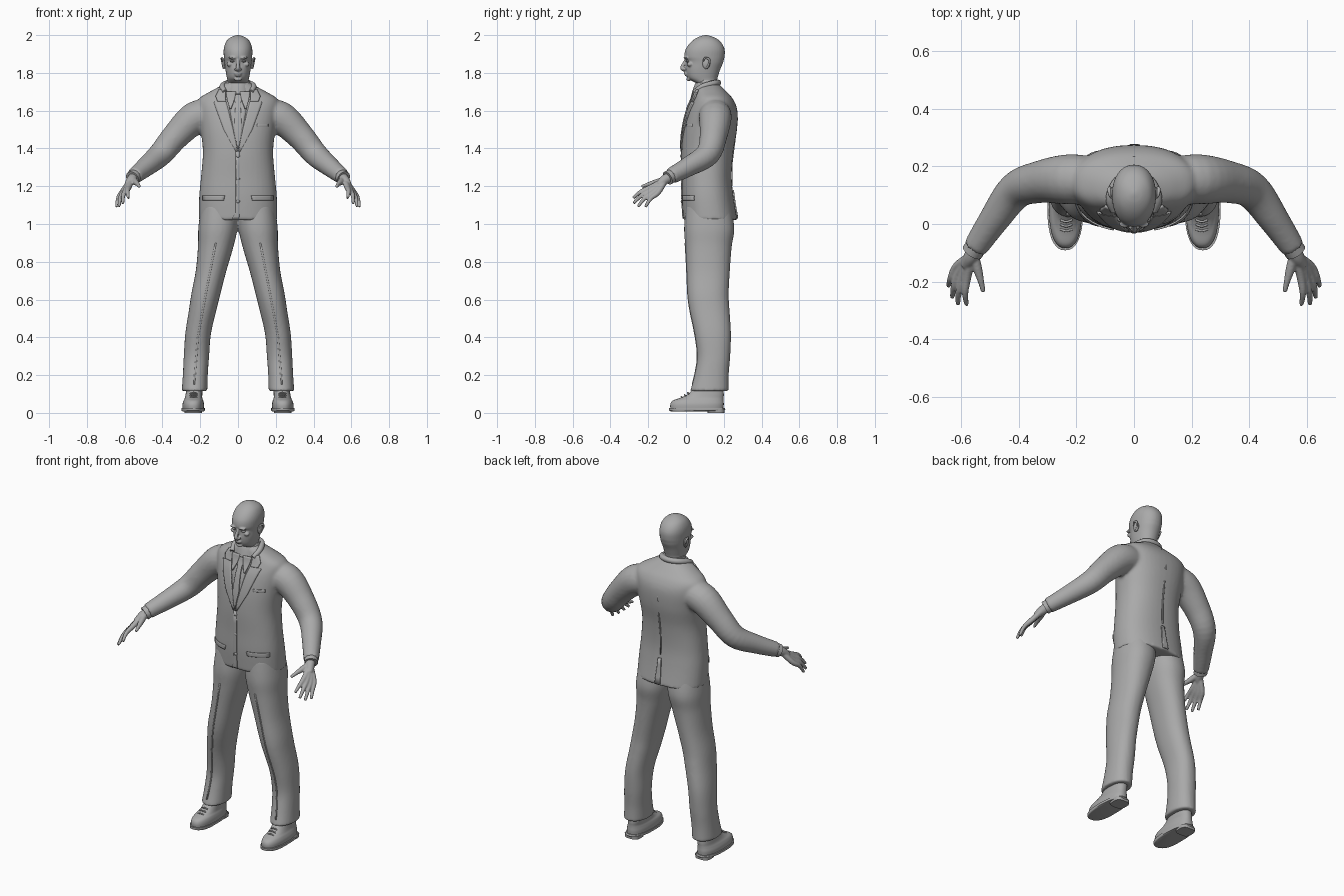
import bpy, bmesh, math
from mathutils import Vector
from mathutils.bvhtree import BVHTree

if "Cube" in bpy.data.objects:
    bpy.data.objects.remove(bpy.data.objects["Cube"], do_unlink=True)

GREY = (0.4, 0.4, 0.4, 1)
grey = bpy.data.materials.new("plain grey")
grey.use_nodes = True
grey.diffuse_color = GREY
grey.node_tree.nodes["Principled BSDF"].inputs["Base Color"].default_value = GREY


def spline(keys, steps=5):
    """Smooth curve through tuples of any length."""
    out = []
    for i in range(len(keys) - 1):
        a, b, c, d = (keys[max(0, min(len(keys) - 1, i + k))] for k in (-1, 0, 1, 2))
        for s in range(steps):
            t = s / steps
            out.append([q + t / 2 * (r - p + t * (2 * p - 5 * q + 4 * r - w + t * (3 * (q - r) + w - p)))
                        for p, q, r, w in zip(a, b, c, d)])
    return out + [list(keys[-1])]


def stack(keys, power=2.0, steps=5, sides=40):
    """Level rings from (z, centre x, half width, front y, back y)."""
    rings = []
    for z, x, w, f, b in spline(keys, steps):
        ring = []
        for k in range(sides):
            a = 2 * math.pi * k / sides
            c, s = math.cos(a), math.sin(a)
            ring.append(Vector((x + w * math.copysign(abs(c) ** (2 / power), c),
                                (f + b) / 2 + (b - f) / 2 * math.copysign(abs(s) ** (2 / power), s), z)))
        rings.append(ring)
    return rings


def tube(keys, steps=5, sides=20):
    """Round rings along (x, y, z, radius)."""
    pts = spline(keys, steps)
    rings = []
    for i, p in enumerate(pts):
        t = Vector(pts[min(i + 1, len(pts) - 1)][:3]) - Vector(pts[max(i - 1, 0)][:3])
        u = t.cross(Vector((0, 0.3, 1))).normalized()
        v = t.cross(u).normalized()
        rings.append([Vector(p[:3]) + p[3] * (u * math.cos(a) + v * math.sin(a))
                      for a in (2 * math.pi * k / sides for k in range(sides))])
    return rings


def ball(x, y, z, rx, ry, rz):
    return [[Vector((x + rx * math.sin(e) * math.cos(a), y + ry * math.sin(e) * math.sin(a), z + rz * math.cos(e)))
             for a in (math.tau * k / 16 for k in range(16))] for e in (math.pi * (j + 0.2) / 10.4 for j in range(11))]


def flip(rings):
    return [[Vector((-p.x, p.y, p.z)) for p in r] for r in rings]


def finish(name, bm):
    bmesh.ops.recalc_face_normals(bm, faces=bm.faces[:])
    me = bpy.data.meshes.new(name)
    bm.to_mesh(me)
    bm.free()
    me.materials.append(grey)
    ob = bpy.data.objects.new(name, me)
    bpy.context.collection.objects.link(ob)
    bpy.ops.object.select_all(action='DESELECT')
    ob.select_set(True)
    bpy.context.view_layer.objects.active = ob
    bpy.ops.object.shade_smooth_by_angle(angle=math.radians(40))
    return ob


def solid(name, single=(), paired=(), voxel=0, smooth=4):
    """Closed lofts in one object, optionally fused into one skin."""
    bm = bmesh.new()
    for rings in list(single) + list(paired) + [flip(r) for r in paired]:
        rows = [[bm.verts.new(p) for p in r] for r in rings]
        n = len(rows[0])
        for lo, hi in zip(rows, rows[1:]):
            for k in range(n):
                bm.faces.new((lo[k], lo[(k + 1) % n], hi[(k + 1) % n], hi[k]))
        bm.faces.new(rows[0][::-1])
        bm.faces.new(rows[-1])
    ob = finish(name, bm)
    if voxel:
        m = ob.modifiers.new("fuse", 'REMESH')
        m.mode, m.voxel_size, m.use_smooth_shade = 'VOXEL', voxel, True
        m = ob.modifiers.new("soften", 'SMOOTH')
        m.factor, m.iterations = 0.5, smooth
    return ob


def skin_of(ob):
    bpy.context.view_layer.update()
    return BVHTree.FromObject(ob, bpy.context.evaluated_depsgraph_get())


def patch(name, rows, tree, paired=True, side=-1, lift=0.003, thick=0.008, cols=6):
    """Thin cloth plate laid on a surface; rows are (z, x start, x end)."""
    bm = bmesh.new()
    grid = []
    for r0, r1 in zip(rows, rows[1:]):
        for s in range(5 if r1 is rows[-1] else 4):
            z, a, b = (p + (q - p) * s / 4 for p, q in zip(r0, r1))
            line = []
            for k in range(cols + 1):
                x = a + (b - a) * k / cols
                hit = tree.ray_cast(Vector((x, side, z)), Vector((0, -side, 0)))[0]
                line.append(bm.verts.new((x, (hit.y if hit else 0.1) + side * lift, z)))
            grid.append(line)
    for lo, hi in zip(grid, grid[1:]):
        for k in range(cols):
            bm.faces.new((lo[k], lo[k + 1], hi[k + 1], hi[k]))
    ob = finish(name, bm)
    if paired:
        ob.modifiers.new("other side", 'MIRROR').use_mirror_merge = False
    m = ob.modifiers.new("cloth", 'SOLIDIFY')
    m.thickness, m.offset = thick, 0
    return ob


# Jacket: torso and sleeves fused
torso = stack([(1.02, 0, .208, -.015, .272), (1.14, 0, .206, -.022, .252), (1.25, 0, .196, -.022, .242),
               (1.38, 0, .186, -.024, .25), (1.5, 0, .198, -.015, .27), (1.6, 0, .212, .008, .272),
               (1.66, 0, .21, .035, .25), (1.7, 0, .15, .045, .215), (1.735, 0, .085, .05, .18),
               (1.75, 0, .065, .06, .165)], 2.3)
sleeve = tube([(.12, .15, 1.58, .08), (.225, .155, 1.563, .087), (.33, .145, 1.465, .073), (.41, .115, 1.37, .065),
               (.485, .015, 1.305, .053), (.55, -.082, 1.253, .043)])
jacket = solid("jacket", [torso], [sleeve], 0.009, 5)
cloth = skin_of(jacket)

# Jacket details
patch("lapel", [(1.385, .002, .012), (1.5, .026, .075), (1.6, .05, .112), (1.645, .062, .128),
                (1.65, .064, .095), (1.7, .068, .1)], cloth)
patch("collar_flap", [(1.648, .064, .108), (1.675, .066, .118), (1.71, .066, .1)], cloth, lift=.005)
patch("front_edge", [(1.03, -.03, .006), (1.06, -.012, .008), (1.39, -.012, .008)], cloth, False, lift=.001, thick=.006)
patch("pocket_flap", [(1.125, .075, .185), (1.15, .07, .185)], cloth, thick=.006)
patch("breast_pocket", [(1.515, .1, .16), (1.53, .1, .16)], cloth, False, lift=.001, thick=.004)
patch("back_vent", [(1.03, -.016, .02), (1.18, -.008, .012)], cloth, False, 1)
patch("back_seam", [(1.2, -.004, .004), (1.68, -.004, .004)], cloth, False, 1, lift=.0, thick=.004, cols=2)
for i, z in enumerate((1.12, 1.24, 1.36)):
    y = cloth.ray_cast(Vector((0, -1, z)), Vector((0, 1, 0)))[0].y
    solid("button_%d" % (i + 1), [ball(0, y, z, .01, .007, .01)])
solid("jacket_collar", [tube([(-.07, .045, 1.7, .012), (-.082, .09, 1.728, .016), (-.055, .15, 1.745, .016),
                              (0, .17, 1.748, .016), (.055, .15, 1.745, .016), (.082, .09, 1.728, .016),
                              (.07, .045, 1.7, .012)])])

# Shirt and tie
patch("shirt_placket", [(1.4, -.004, .004), (1.52, -.028, .028), (1.68, -.058, .058)], cloth, False, lift=.0, thick=.005)
patch("tie", [(1.4, -.004, .004), (1.5, -.02, .02), (1.64, -.013, .013), (1.655, -.02, .02), (1.685, -.022, .022)],
      cloth, False, lift=.006)
patch("shirt_collar_point", [(1.61, .036, .044), (1.66, .018, .058), (1.7, .01, .064)], cloth, lift=.009)
solid("shirt_collar", [stack([(1.69, 0, .07, .03, .165), (1.735, 0, .066, .045, .168), (1.762, 0, .061, .06, .168)])])
solid("shirt_cuff", (), [tube([(.535, -.06, 1.265, .036), (.56, -.097, 1.243, .038)], 2)])

# Head and neck fused with the facial forms
skull = stack([(1.68, 0, .055, .06, .16), (1.735, 0, .056, .062, .163), (1.755, 0, .056, .035, .164),
               (1.77, 0, .058, .014, .166), (1.79, 0, .062, .004, .172), (1.82, 0, .067, .0, .182),
               (1.85, 0, .071, .002, .195), (1.865, 0, .073, .0, .199), (1.885, 0, .075, -.009, .204),
               (1.92, 0, .076, -.004, .205), (1.95, 0, .07, .014, .194), (1.975, 0, .056, .04, .172),
               (1.992, 0, .032, .07, .14), (2.0, 0, .006, .1, .112)], 2.15)
nose = tube([(0, .002, 1.876, .008), (0, -.01, 1.85, .009), (0, -.021, 1.826, .011), (0, -.004, 1.815, .011)])
solid("head", [skull, nose, ball(0, .002, 1.797, .021, .013, .006), ball(0, .005, 1.787, .018, .013, .006),
               ball(0, .014, 1.767, .02, .012, .011)],
      [ball(.013, -.007, 1.82, .008, .011, .007), ball(.03, .0, 1.88, .022, .014, .007),
       ball(.045, .02, 1.845, .016, .015, .012)], 0.0045, 2)
solid("eyes", (), [ball(.03, .009, 1.862, .013, .011, .006)])
solid("ears", (), [ball(.074, .107, 1.85, .01, .02, .03),
                   tube([(.078, .092, 1.862, .004), (.084, .1, 1.878, .005), (.086, .12, 1.874, .006),
                         (.083, .125, 1.855, .005), (.077, .108, 1.826, .005)], sides=10)])

# Hands: fingers fanning out of the palm
hand = [tube([(.545, -.075, 1.256, .027), (.565, -.115, 1.232, .026), (.585, -.145, 1.206, .018)]),
        tube([(.555, -.1, 1.24, .016), (.542, -.155, 1.222, .016), (.53, -.2, 1.21, .011), (.522, -.235, 1.198, .008)])]
for knuckle, tip in (((.578, -.183, 1.195), (.58, -.28, 1.137)), ((.592, -.178, 1.183), (.61, -.278, 1.11)),
                     ((.604, -.165, 1.173), (.63, -.255, 1.092)), ((.614, -.147, 1.168), (.643, -.215, 1.09))):
    k, t = Vector(knuckle), Vector(tip)
    mid = k.lerp(t, .5) + Vector((.006, -.006, .006))
    hand.append(tube([(.562, -.108, 1.236, .016), (*k, .015), (*mid, .0115), (*t, .008)]))
solid("hands", (), hand, 0.0045, 3)

# Trousers: both legs fused at the hips
leg = stack([(.115, .23, .068, .022, .225), (.2, .226, .066, .045, .226), (.3, .22, .067, .06, .234),
             (.42, .211, .068, .045, .238), (.55, .186, .073, .018, .23), (.63, .17, .077, .008, .226),
             (.75, .143, .081, .003, .232), (.88, .118, .094, -.004, .242), (.98, .106, .104, -.01, .256),
             (1.1, .095, .1, .0, .235)], 2.2)
trousers = solid("trousers", (), [leg], 0.008, 5)
front = skin_of(trousers)
patch("trouser_crease", [(.15, .228, .236), (.4, .208, .216), (.62, .168, .176), (.9, .114, .122)],
      front, lift=.0, thick=.005, cols=2)

# Shoes
solid("shoe_uppers", (), [stack([(.018, .237, .056, -.082, .198), (.045, .237, .057, -.083, .2),
                                 (.065, .236, .052, -.07, .199), (.08, .235, .046, -.03, .199),
                                 (.1, .233, .044, .01, .2), (.14, .23, .042, .05, .197)], 2.4)])
solid("shoe_soles", (), [stack([(.008, .238, .055, -.078, .1), (.012, .238, .062, -.09, .203),
                                (.026, .238, .062, -.091, .204)], 2.4, 2)])
solid("shoe_heels", (), [stack([(0, .237, .046, .115, .203), (.02, .237, .048, .11, .204)], 3.2, 1)])
for i in range(3):
    y, z = -.018 + .016 * i, .08 + .011 * i
    solid("shoe_lace_%d" % (i + 1), (), [tube([(.215, y, z, .004), (.235, y - .006, z + .006, .004), (.255, y, z, .004)])])
